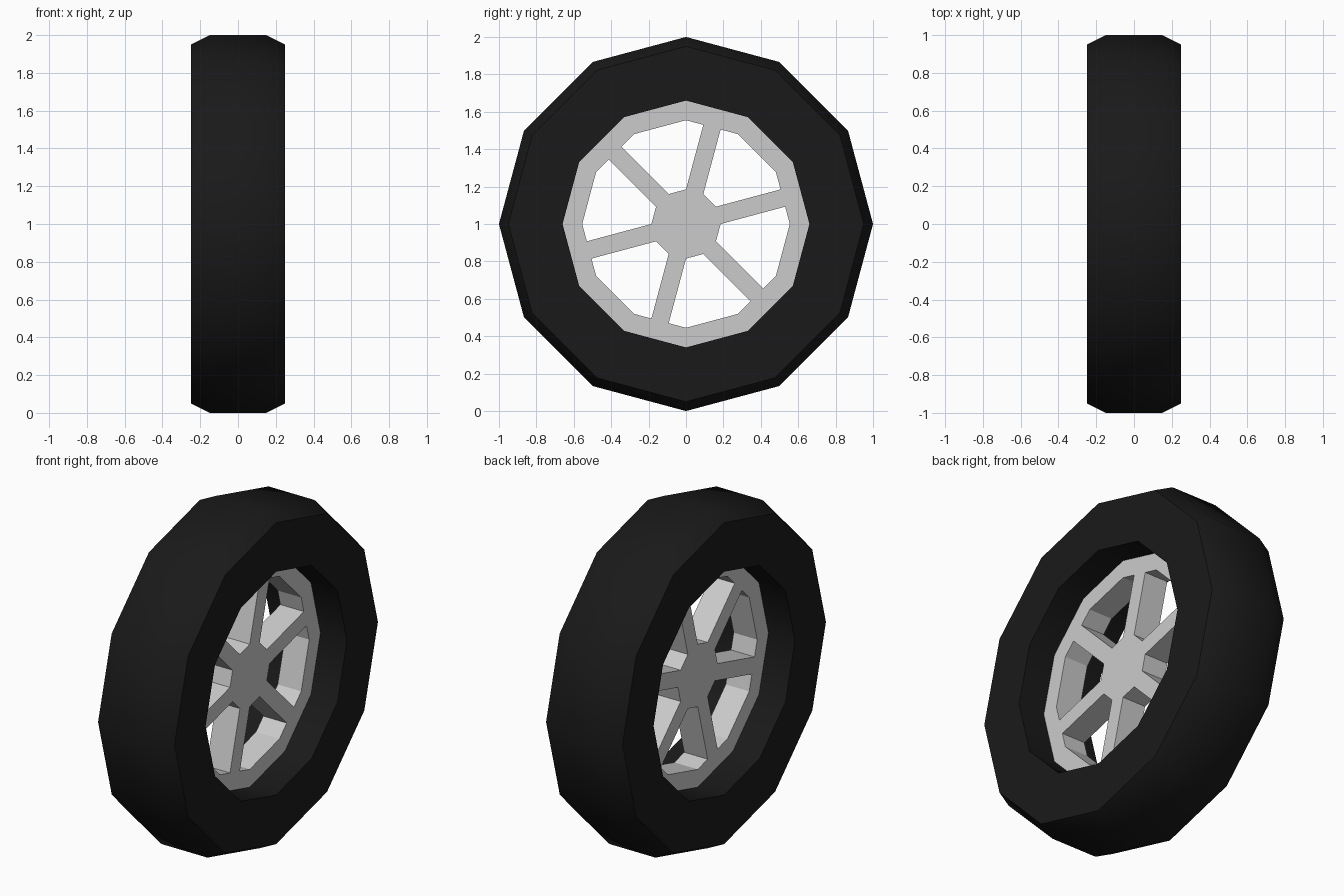
import bpy, bmesh
from math import cos, sin, radians
from mathutils import Vector

if "Cube" in bpy.data.objects:
    bpy.data.objects.remove(bpy.data.objects["Cube"])

SIDES = 12
CENTRE_Z = 1.0


def polar(r, i, x):
    """Point i of a 12-sided ring of radius r around the axle."""
    a = radians(360 / SIDES * i)
    return Vector((x, r * cos(a), CENTRE_Z + r * sin(a)))


def make_object(name, bm):
    bmesh.ops.remove_doubles(bm, verts=bm.verts, dist=1e-4)
    bmesh.ops.recalc_face_normals(bm, faces=bm.faces)
    mesh = bpy.data.meshes.new(name)
    bm.to_mesh(mesh)
    bm.free()
    obj = bpy.data.objects.new(name, mesh)
    bpy.context.collection.objects.link(obj)
    return obj


# Tyre: closed (x, radius) cross-section swept round 12 sides
profile = [(0.25, 0.66), (0.25, 0.95), (0.15, 1.0),
           (-0.15, 1.0), (-0.25, 0.95), (-0.25, 0.66)]
bm = bmesh.new()
rings = [[bm.verts.new(polar(r, i, x)) for x, r in profile] for i in range(SIDES)]
n = len(profile)
for i in range(SIDES):
    a, b = rings[i], rings[(i + 1) % SIDES]
    for j in range(n):
        k = (j + 1) % n
        bm.faces.new((a[j], a[k], b[k], b[j]))
tyre = make_object("tyre", bm)
rubber = bpy.data.materials.new("black_rubber")
rubber.diffuse_color = (0.01, 0.01, 0.01, 1)
rubber.use_nodes = True
rubber.node_tree.nodes["Principled BSDF"].inputs["Base Color"].default_value = rubber.diffuse_color
tyre.data.materials.append(rubber)
bpy.context.view_layer.objects.active = tyre
tyre.select_set(True)
bpy.ops.object.shade_smooth_by_angle(angle=radians(35))

# Wheel: flat outline of hub, spokes and rim, extruded to its thickness
R_OUT, R_IN, R_HUB, HALF = 0.66, 0.555, 0.185, 0.077
bm = bmesh.new()


def face(points):
    bm.faces.new([bm.verts.new(p) for p in points])


# hub disc
face([polar(R_HUB, i, HALF) for i in range(SIDES)])
for i in range(SIDES):
    out_a, out_b = polar(R_OUT, i, HALF), polar(R_OUT, i + 1, HALF)
    in_a, in_b = polar(R_IN, i, HALF), polar(R_IN, i + 1, HALF)
    if i % 2:
        # plain rim segment
        face((in_a, out_a, out_b, in_b))
    else:
        # spoke pulled straight out of every other hub side to the rim
        hub_a, hub_b = polar(R_HUB, i, HALF), polar(R_HUB, i + 1, HALF)
        reach = (in_a + in_b) / 2 - (hub_a + hub_b) / 2
        end_a, end_b = hub_a + reach, hub_b + reach
        face((hub_a, end_a, end_b, hub_b))
        face((in_a, out_a, out_b, in_b, end_b, end_a))
bmesh.ops.remove_doubles(bm, verts=bm.verts, dist=1e-4)
back = bmesh.ops.extrude_face_region(bm, geom=bm.faces[:], use_keep_orig=True)
moved = [g for g in back["geom"] if isinstance(g, bmesh.types.BMVert)]
bmesh.ops.translate(bm, verts=moved, vec=(-2 * HALF, 0, 0))
make_object("spoked_rim", bm)
